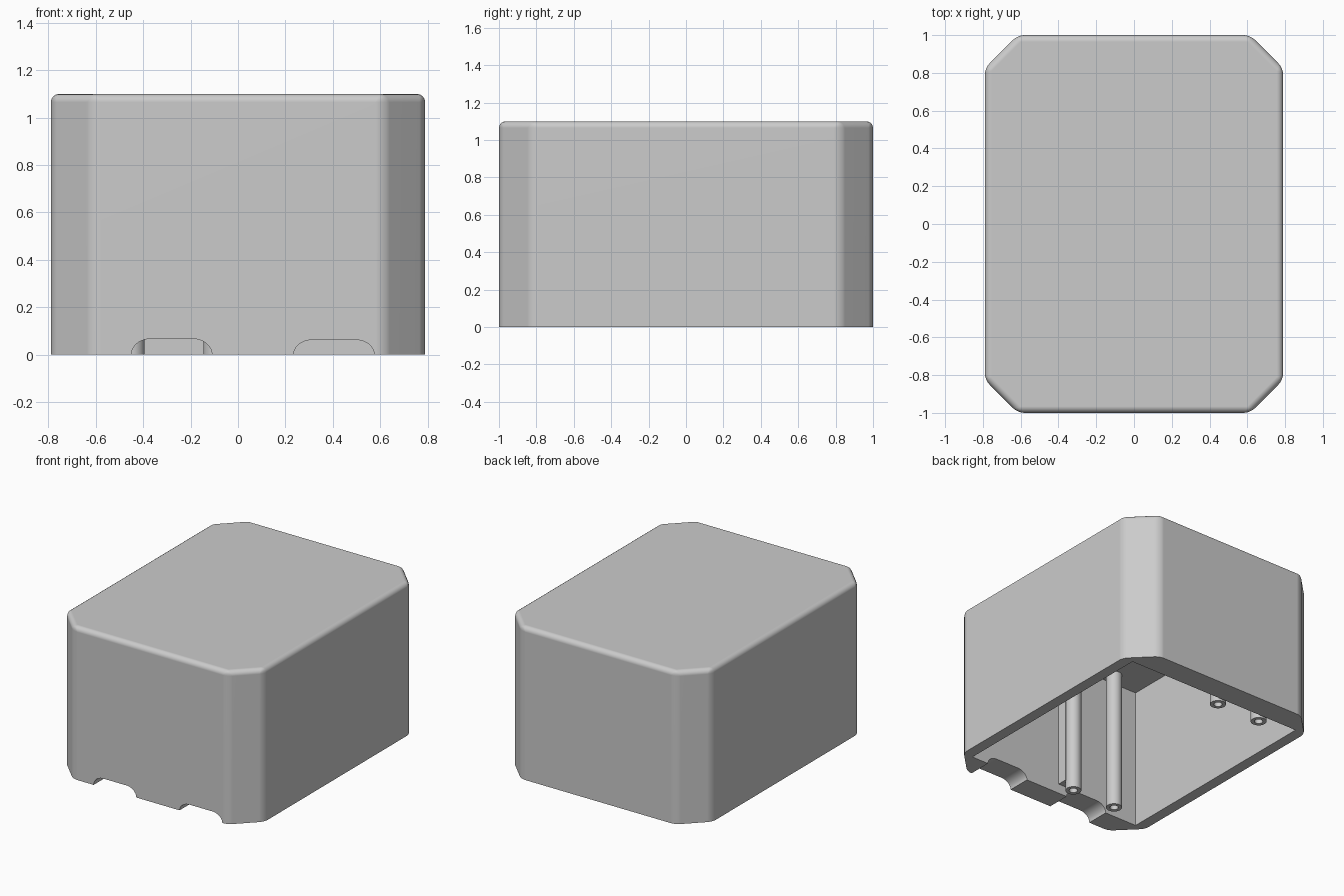
import bpy
import bmesh
import math
from mathutils import Matrix

cube = bpy.data.objects.get("Cube")
if cube:
    bpy.data.objects.remove(cube, do_unlink=True)

grey = bpy.data.materials.new("light grey")
grey.use_nodes = True
colour = (0.6, 0.6, 0.6, 1)
grey.diffuse_color = colour
grey.node_tree.nodes["Principled BSDF"].inputs["Base Color"].default_value = colour

HALF_X, HALF_Y, HEIGHT = 0.79, 1.0, 1.1
CHAMFER = 0.175
INNER_X, INNER_Y, CEILING = 0.71, 0.83, 1.02


def finish(name, bm):
    bmesh.ops.recalc_face_normals(bm, faces=bm.faces)
    mesh = bpy.data.meshes.new(name)
    bm.to_mesh(mesh)
    bm.free()
    mesh.materials.append(grey)
    obj = bpy.data.objects.new(name, mesh)
    bpy.context.collection.objects.link(obj)
    return obj


def prism(outline, offset):
    """Extrude a closed outline of 3D points along an offset."""
    bm = bmesh.new()
    face = bm.faces.new([bm.verts.new(p) for p in outline])
    result = bmesh.ops.extrude_face_region(bm, geom=[face], use_keep_orig=True)
    moved = [g for g in result["geom"] if isinstance(g, bmesh.types.BMVert)]
    bmesh.ops.translate(bm, verts=moved, vec=offset)
    return bm


def block(x0, x1, y0, y1, z0, z1):
    return prism([(x0, y0, z0), (x1, y0, z0), (x1, y1, z0), (x0, y1, z0)],
                 (0, 0, z1 - z0))


def cylinder(x, y, radius, z0, z1):
    bm = bmesh.new()
    bmesh.ops.create_cone(bm, cap_ends=True, segments=32, radius1=radius,
                          radius2=radius, depth=z1 - z0,
                          matrix=Matrix.Translation((x, y, (z0 + z1) / 2)))
    return bm


def select(obj):
    bpy.ops.object.select_all(action="DESELECT")
    obj.select_set(True)
    bpy.context.view_layer.objects.active = obj


def cut(obj, bm):
    cutter = finish("cutter", bm)
    cutter.hide_render = True
    select(obj)
    mod = obj.modifiers.new("cut", "BOOLEAN")
    mod.operation = "DIFFERENCE"
    mod.solver = "EXACT"
    mod.object = cutter
    bpy.ops.object.modifier_apply(modifier=mod.name)
    bpy.data.objects.remove(cutter, do_unlink=True)


def smooth(obj):
    select(obj)
    bpy.ops.object.shade_smooth_by_angle(angle=math.radians(35))
    obj.modifiers.new("even normals", "WEIGHTED_NORMAL").keep_sharp = True


# Outer shell: chamfered box with every edge rounded except the open rim
a, b = HALF_X - CHAMFER, HALF_Y - CHAMFER
outline = [(HALF_X, -b, 0), (HALF_X, b, 0), (a, HALF_Y, 0), (-a, HALF_Y, 0),
           (-HALF_X, b, 0), (-HALF_X, -b, 0), (-a, -HALF_Y, 0), (a, -HALF_Y, 0)]
bm = prism(outline, (0, 0, HEIGHT))
edges = [e for e in bm.edges if max(v.co.z for v in e.verts) > 0.5]
bmesh.ops.bevel(bm, geom=edges, offset=0.035, segments=4, profile=0.5,
                affect="EDGES", clamp_overlap=True)
shell = finish("cover_shell", bm)

# Hollow inside, open at the bottom
cut(shell, block(-INNER_X, INNER_X, -INNER_Y, INNER_Y, -0.1, CEILING))

# Two round-shouldered cable notches through the front wall
for x, top in ((-0.28, 0.066), (0.405, 0.062)):
    arc = [i * math.pi / 20 for i in range(11)]
    right = [(0.09 + 0.08 * math.cos(t), top * math.sin(t)) for t in arc]
    half = [(0.17, -0.1)] + right
    profile = half + [(-px, pz) for px, pz in reversed(half)]
    cut(shell, prism([(x + px, -1.1, pz) for px, pz in profile], (0, 0.35, 0)))
smooth(shell)

# Four hollow screw posts hanging from the ceiling
for end, y in (("front", -0.74), ("back", 0.76)):
    for side, x in (("right", -0.447), ("inner", -0.093)):
        post = finish(f"{end}_{side}_screw_post",
                      cylinder(x, y, 0.053, 0, CEILING + 0.01))
        cut(post, cylinder(x, y, 0.028, -0.1, 0.4))
        smooth(post)

# Web joining the front inner post to the wall
finish("front_post_web", block(-0.146, -0.04, -INNER_Y - 0.01, -0.76, 0.07, CEILING + 0.01))
